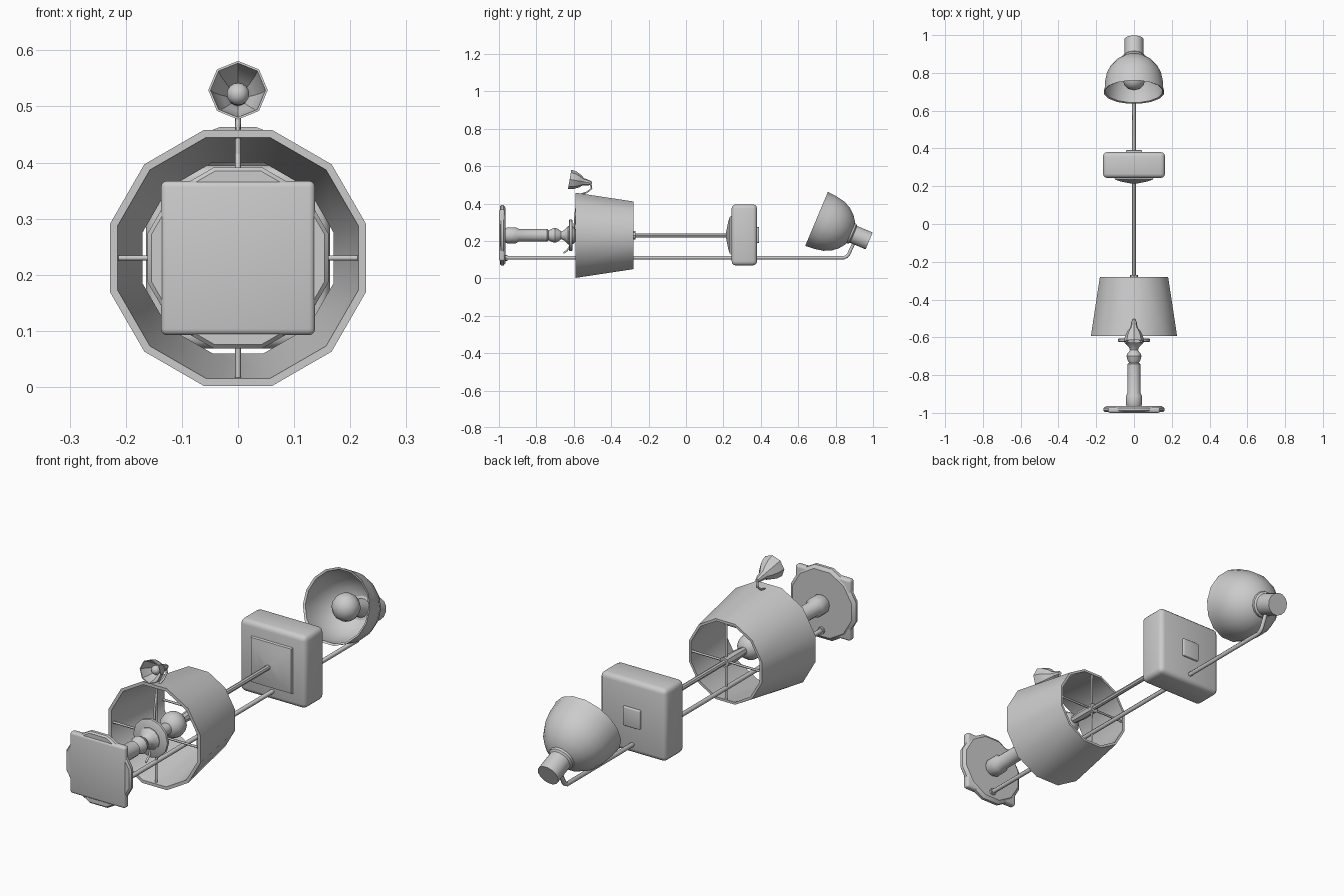
import bpy, bmesh, math
from mathutils import Vector, Matrix

if "Cube" in bpy.data.objects:
    bpy.data.objects.remove(bpy.data.objects["Cube"])

CZ = 0.23  # height of the common lamp axis


def finish(name, bm, smooth=35):
    bmesh.ops.recalc_face_normals(bm, faces=bm.faces)
    me = bpy.data.meshes.new(name)
    bm.to_mesh(me)
    bm.free()
    ob = bpy.data.objects.new(name, me)
    bpy.context.collection.objects.link(ob)
    if smooth:
        bpy.ops.object.select_all(action='DESELECT')
        ob.select_set(True)
        bpy.context.view_layer.objects.active = ob
        bpy.ops.object.shade_smooth_by_angle(angle=math.radians(smooth))
    return ob


def lathe(name, profile, origin=(0, 0, CZ), axis=(0, 1, 0), n=12, phase=0.0, closed=False):
    """Revolve (distance, radius) pairs about an axis lying in the yz plane."""
    a, o, u = Vector(axis).normalized(), Vector(origin), Vector((1, 0, 0))
    v = u.cross(a)
    bm = bmesh.new()
    rings = []
    for t, r in profile:
        rings.append([bm.verts.new(o + a * t + (u * math.cos(k) + v * math.sin(k)) * r)
                      for k in [phase + 2 * math.pi * i / n for i in range(n)]])
    pairs = list(zip(rings, rings[1:]))
    if closed:
        pairs.append((rings[-1], rings[0]))
    else:
        bm.faces.new(rings[0])
        bm.faces.new(rings[-1])
    for p, q in pairs:
        for i in range(n):
            j = (i + 1) % n
            bm.faces.new((p[i], p[j], q[j], q[i]))
    return finish(name, bm)


def block(name, centre, size, bevel):
    bm = bmesh.new()
    bmesh.ops.create_cube(bm, size=1, matrix=Matrix.Translation(centre) @ Matrix.Diagonal((*size, 1)))
    bmesh.ops.bevel(bm, geom=bm.edges[:], offset=bevel, segments=3, profile=0.5, affect='EDGES')
    return finish(name, bm)


def tube(name, points, radius):
    cu = bpy.data.curves.new(name, 'CURVE')
    cu.dimensions = '3D'
    cu.bevel_depth = radius
    cu.bevel_resolution = 1
    cu.use_fill_caps = True
    sp = cu.splines.new('POLY')
    sp.points.add(len(points) - 1)
    for p, c in zip(sp.points, points):
        p.co = (*c, 1)
    ob = bpy.data.objects.new(name, cu)
    bpy.context.collection.objects.link(ob)
    return ob


def ball(name, centre, radius):
    bm = bmesh.new()
    bmesh.ops.create_uvsphere(bm, u_segments=12, v_segments=8, radius=radius,
                              matrix=Matrix.Translation(centre))
    return finish(name, bm, 60)


# Foot: square plate with a round disc on it
block("foot_plate", (0, -0.984, CZ), (0.275, 0.032, 0.275), 0.011)
lathe("foot_disc", [(-0.995, 0.16), (-0.988, 0.167), (-0.975, 0.167), (-0.964, 0.152)],
      phase=math.pi / 12)

# Turned stem, drip ring and bulb holder
lathe("turned_stem", [(-0.97, 0.036), (-0.955, 0.043), (-0.91, 0.043), (-0.895, 0.034),
                      (-0.742, 0.034), (-0.735, 0.026), (-0.72, 0.034), (-0.7, 0.04),
                      (-0.685, 0.034), (-0.667, 0.021), (-0.65, 0.028), (-0.63, 0.05),
                      (-0.60, 0.045), (-0.585, 0.026), (-0.5, 0.026)])
lathe("drip_ring", [(-0.626, 0.078), (-0.622, 0.085), (-0.61, 0.085), (-0.607, 0.08)])
ball("main_bulb", (0, -0.46, CZ), 0.056)
lathe("rear_hub", [(-0.43, 0.015), (-0.35, 0.022), (-0.27, 0.022)], n=8)

# Large twelve-sided shade with wire crosses at both ends
lathe("large_shade", [(-0.592, 0.236), (-0.28, 0.187), (-0.28, 0.176), (-0.592, 0.222)],
      phase=math.pi / 12, closed=True)
for label, y, r in (("front", -0.58, 0.218), ("rear", -0.286, 0.176)):
    tube(label + "_spoke_across", [(-r, y, CZ), (r, y, CZ)], 0.005)
    tube(label + "_spoke_upright", [(0, y, CZ - r), (0, y, CZ + r)], 0.005)

# Small bell lamp above the shade, its arm and the hook below the ring
bell_o, bell_a = Vector((0, -0.622, 0.529)), Vector((0, 0.98, -0.17))
lathe("bell_shade", [(0, 0.053), (0.03, 0.047), (0.058, 0.033), (0.075, 0.019), (0.092, 0.016),
                     (0.092, 0.01), (0.072, 0.014), (0.055, 0.028), (0.029, 0.042), (0, 0.049)],
      bell_o, bell_a, n=8, phase=math.pi / 2, closed=True)
lathe("bell_socket", [(0.045, 0.018), (0.085, 0.017), (0.105, 0.014), (0.12, 0.008)],
      bell_o, bell_a, n=8)
ball("bell_bulb", bell_o + bell_a * 0.04, 0.02)
tube("bell_arm", [(0, -0.51, 0.505), (0, -0.505, 0.48), (0, -0.53, 0.46), (0, -0.575, 0.445),
                  (0, -0.59, 0.36), (0, -0.6, 0.25)], 0.005)
tube("stem_hook", [(0, -0.62, 0.2), (0, -0.622, 0.17), (0, -0.635, 0.15), (0, -0.655, 0.135)], 0.005)

# Upper rod leading to the box
lathe("upper_rod", [(-0.3, 0.011), (0.24, 0.011)], n=8)

# Square box with stepped pyramid front and a small rear plate
block("box_body", (0, 0.312, 0.232), (0.328, 0.136, 0.326), 0.022)
d = math.sqrt(2)
lathe("box_front_pyramid", [(0.25, 0.105 * d), (0.235, 0.1 * d), (0.225, 0.07 * d), (0.214, 0.015 * d)],
      n=4, phase=math.pi / 4)
block("box_rear_plate", (0, 0.382, 0.232), (0.085, 0.018, 0.085), 0.004)

# Lower rod running the full length, bent up to the tilted shade
tube("lower_rod", [(0, -0.97, 0.11), (0, 0.845, 0.11), (0, 0.86, 0.117), (0, 0.87, 0.13),
                   (0, 0.905, 0.205), (0, 0.905, 0.225)], 0.010)
lathe("lower_rod_nut", [(-0.97, 0.016), (-0.955, 0.016)], (0, 0, 0.11), n=8)

# Tilted dome shade, socket and bulb
dome_o, dome_a = Vector((0, 0.698, 0.318)), Vector((0, 0.922, -0.387))
outer = [(0, 0.161), (0.012, 0.158), (0.05, 0.156), (0.1, 0.146), (0.14, 0.127),
         (0.172, 0.1), (0.195, 0.068), (0.205, 0.04)]
inner = [(max(t - 0.008, 0), r - 0.006) for t, r in reversed(outer)]
lathe("dome_shade", outer + inner[:-1], dome_o, dome_a, n=16, phase=math.pi / 16, closed=True)
lathe("dome_socket", [(0.12, 0.03), (0.19, 0.04), (0.192, 0.06), (0.208, 0.058), (0.215, 0.05),
                      (0.305, 0.05)], dome_o, dome_a, n=14)
ball("dome_bulb", dome_o + dome_a * 0.075, 0.06)
